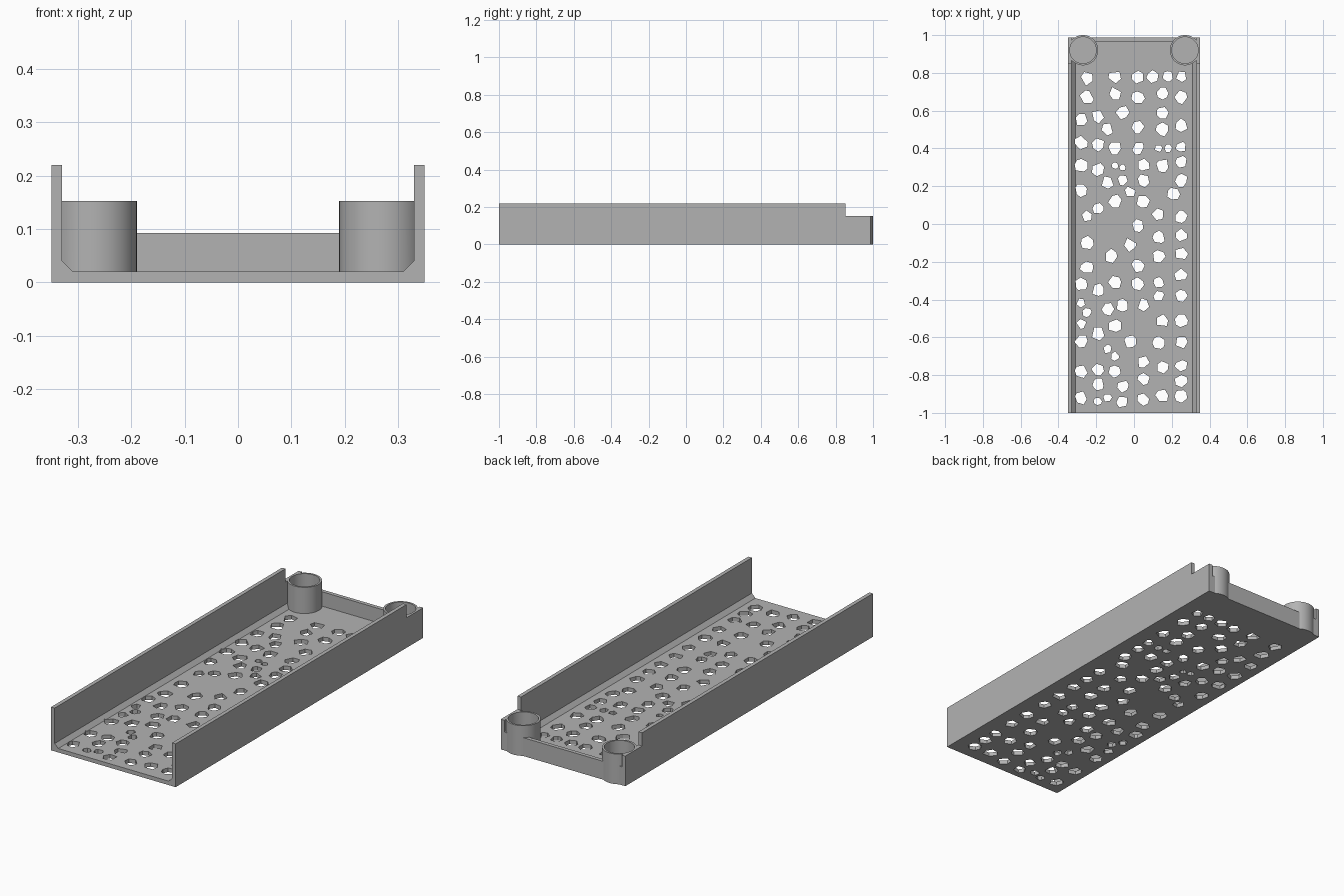
import bpy, bmesh, math, random
from mathutils import Vector

cube = bpy.data.objects.get("Cube")
if cube:
    bpy.data.objects.remove(cube, do_unlink=True)

random.seed(4)

WIDTH, WALL, FLOOR, CHAMFER = 0.35, 0.02, 0.02, 0.02
WALL_TOP, TUBE_TOP, RIM_TOP = 0.22, 0.153, 0.093
FRONT, STEP, BACK = -1.0, 0.853, 0.987
TUBE_X, TUBE_Y, TUBE_R, BORE_R = 0.27, 0.92, 0.08, 0.07

grey = bpy.data.materials.new("plain grey")
grey.use_nodes = True
grey.diffuse_color = (0.45, 0.45, 0.45, 1)
grey.node_tree.nodes["Principled BSDF"].inputs["Base Color"].default_value = grey.diffuse_color


def make_object(name, bm):
    bmesh.ops.recalc_face_normals(bm, faces=bm.faces)
    mesh = bpy.data.meshes.new(name)
    bm.to_mesh(mesh)
    bm.free()
    mesh.materials.append(grey)
    obj = bpy.data.objects.new(name, mesh)
    bpy.context.collection.objects.link(obj)
    return obj


def add_prism(bm, outline, direction):
    """Extrude a closed outline along a direction into a solid."""
    face = bm.faces.new([bm.verts.new(p) for p in outline])
    extruded = bmesh.ops.extrude_face_region(bm, geom=[face], use_keep_orig=True)
    verts = [v for v in extruded["geom"] if isinstance(v, bmesh.types.BMVert)]
    bmesh.ops.translate(bm, verts=verts, vec=Vector(direction))


def box(name, x0, x1, y0, y1, z0, z1):
    bm = bmesh.new()
    corners = [(x0, y0, z0), (x1, y0, z0), (x1, y1, z0), (x0, y1, z0)]
    add_prism(bm, corners, (0, 0, z1 - z0))
    return make_object(name, bm)


def cylinder(name, x, y, radius, z0, z1, sides=64):
    bm = bmesh.new()
    turns = [math.tau * i / sides for i in range(sides)]
    ring = [(x + radius * math.cos(a), y + radius * math.sin(a), z0) for a in turns]
    add_prism(bm, ring, (0, 0, z1 - z0))
    return make_object(name, bm)


def combine(target, tool, operation):
    """Apply a boolean to the target and discard the tool."""
    mod = target.modifiers.new(tool.name, "BOOLEAN")
    mod.object, mod.operation, mod.solver = tool, operation, "EXACT"
    bpy.context.view_layer.objects.active = target
    bpy.ops.object.modifier_apply(modifier=mod.name)
    bpy.data.objects.remove(tool, do_unlink=True)


# Channel: chamfered U section run along the length
inner = WIDTH - WALL
half = [(WIDTH, 0), (WIDTH, WALL_TOP), (inner, WALL_TOP),
        (inner, FLOOR + CHAMFER), (inner - CHAMFER, FLOOR)]
section = half + [(-x, z) for x, z in reversed(half)]
bm = bmesh.new()
add_prism(bm, [(x, FRONT, z) for x, z in section], (0, BACK - FRONT, 0))
tray = make_object("tray", bm)

# Lowered side walls at the back
combine(tray, box("wall_step", -1, 1, STEP, 2, TUBE_TOP, 1), "DIFFERENCE")

# Low rim across the back
combine(tray, box("back_rim", -inner - WALL / 2, inner + WALL / 2,
                  BACK - WALL, BACK, 0, RIM_TOP), "UNION")

# Corner tubes, open at the top down to the floor
for side in (-1, 1):
    x = side * TUBE_X
    combine(tray, cylinder("corner_tube", x, TUBE_Y, TUBE_R, 0, TUBE_TOP), "UNION")
    combine(tray, cylinder("tube_bore", x, TUBE_Y, BORE_R, FLOOR, 1), "DIFFERENCE")

# Drain holes: lengthwise positions in hundredths, grouped by column
columns = {
    -28: [55, 43, 31, 18, -32, -42, -53, -62, -78, -92],
    -25: [77, 67, 4, -10, -23, -47],
    -19: [57, 42, 29, 8, -35, -58, -77, -85, -94],
    -14: [50, 22, -45, -66, -92],
    -12: [-17],
    -10: [78, 69, 40, 31, 12, -31, -54, -70, -78],
    -6: [59, 30, 23, -43, -86, -94],
    -2: [17, -11, -62],
    2: [78, 67, 51, 40, -1, -22, -32],
    5: [31, 23, 12, -43, -73, -82, -93],
    10: [78],
    13: [40, 5, -7, -17, -31, -38, -63],
    15: [69, 59, 50, 31, -51, -76, -91],
    18: [78, 40],
    21: [16],
    25: [78, 67, 52, 41, 33, 23, 4, -6, -16, -27, -38, -51, -63, -75, -83, -91],
}
centres = [Vector((x, y)) / 100 for x, ys in columns.items() for y in ys]
bm = bmesh.new()
for c in centres:
    gap = min((c - other).length for other in centres if other is not c)
    radius = min(0.037, 0.44 * gap)
    sides = random.choice((5, 6, 6, 7))
    start = random.random() * math.tau
    outline = []
    for i in range(sides):
        angle = start + math.tau * (i + random.uniform(-0.25, 0.25)) / sides
        r = radius * random.uniform(0.82, 1.05)
        outline.append((c.x + r * math.cos(angle), c.y + r * math.sin(angle), -0.05))
    add_prism(bm, outline, (0, 0, 0.1))
combine(tray, make_object("drain_holes", bm), "DIFFERENCE")

# Smooth the tubes, keep other edges sharp
bpy.ops.object.select_all(action="DESELECT")
tray.select_set(True)
bpy.context.view_layer.objects.active = tray
bpy.ops.object.shade_smooth_by_angle(angle=math.radians(25))
